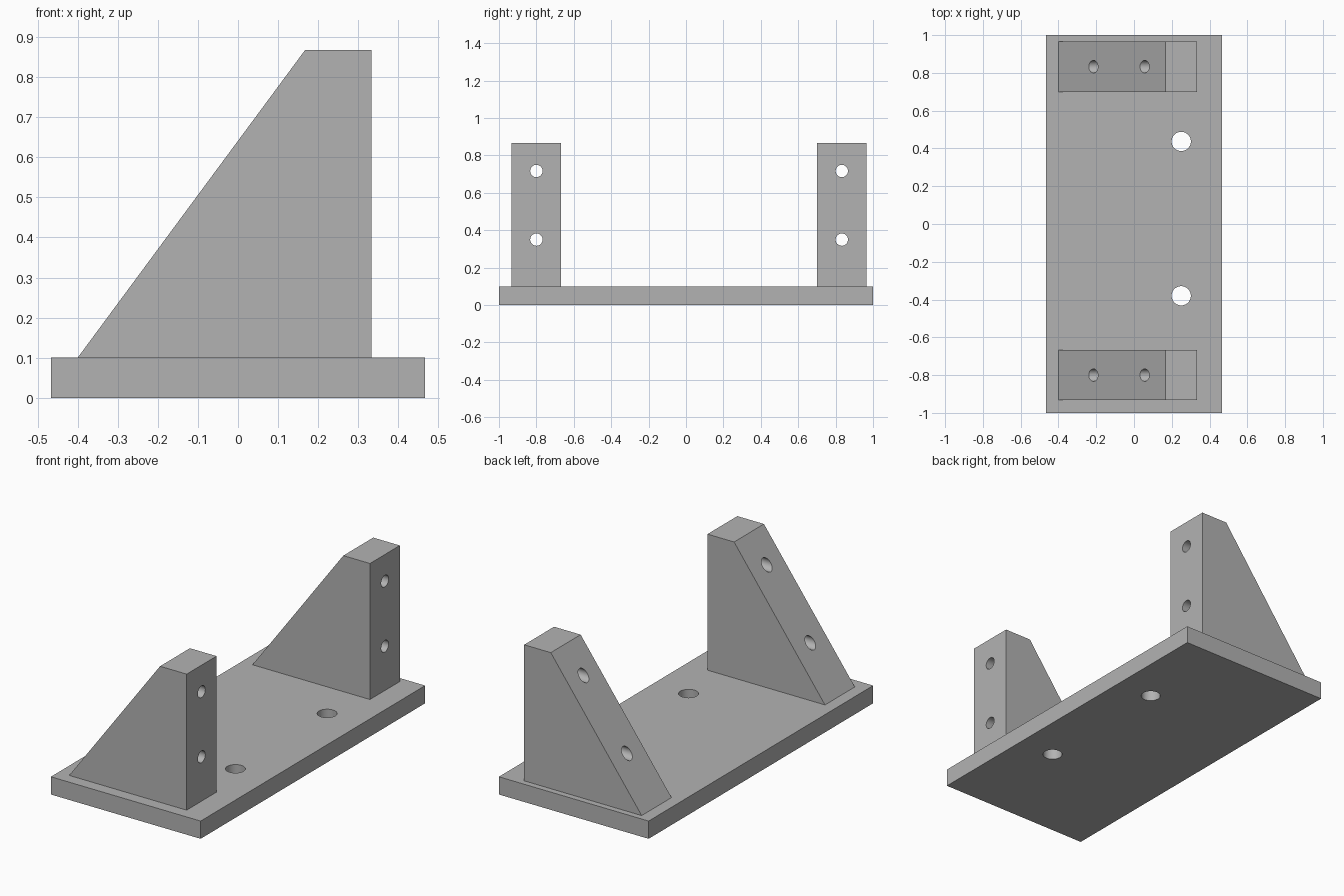
import bpy, bmesh, math
from mathutils import Matrix, Vector

old = bpy.data.objects.get("Cube")
if old:
    bpy.data.objects.remove(old, do_unlink=True)

grey = bpy.data.materials.new("plain grey")
grey.use_nodes = True
colour = (0.45, 0.45, 0.45, 1)
grey.diffuse_color = colour
grey.node_tree.nodes["Principled BSDF"].inputs["Base Color"].default_value = colour


def add_object(name, bm):
    bmesh.ops.recalc_face_normals(bm, faces=bm.faces)
    mesh = bpy.data.meshes.new(name)
    bm.to_mesh(mesh)
    bm.free()
    mesh.materials.append(grey)
    obj = bpy.data.objects.new(name, mesh)
    bpy.context.collection.objects.link(obj)
    return obj


def extrude_profile(name, profile, y0, y1):
    """Extrude an x-z outline along y."""
    bm = bmesh.new()
    face = bm.faces.new([bm.verts.new((x, y0, z)) for x, z in profile])
    grown = bmesh.ops.extrude_face_region(bm, geom=[face])["geom"]
    verts = [g for g in grown if isinstance(g, bmesh.types.BMVert)]
    bmesh.ops.translate(bm, verts=verts, vec=(0, y1 - y0, 0))
    return add_object(name, bm)


def drill(obj, centres, radius, along_x=False):
    """Cut round through holes, vertical or along x."""
    bm = bmesh.new()
    turn = Matrix.Rotation(math.pi / 2, 4, "Y") if along_x else Matrix()
    for centre in centres:
        bmesh.ops.create_cone(bm, cap_ends=True, segments=40, radius1=radius,
                              radius2=radius, depth=2,
                              matrix=Matrix.Translation(Vector(centre)) @ turn)
    cutter = add_object("hole_cutter", bm)
    cutter.hide_render = True
    mod = obj.modifiers.new("holes", "BOOLEAN")
    mod.operation = "DIFFERENCE"
    mod.solver = "EXACT"
    mod.object = cutter
    bpy.ops.object.select_all(action="DESELECT")
    obj.select_set(True)
    bpy.context.view_layer.objects.active = obj
    bpy.ops.object.modifier_apply(modifier=mod.name)
    bpy.data.objects.remove(cutter, do_unlink=True)
    bpy.ops.object.shade_smooth_by_angle(angle=math.radians(30))


# Base plate with two mounting holes
half, thick = 0.467, 0.1
plate = extrude_profile("base_plate", [(-half, 0), (half, 0), (half, thick), (-half, thick)], -1, 1)
drill(plate, [(0.25, -0.38, 0), (0.25, 0.437, 0)], 0.051)

# Sloped upright brackets, each with two horizontal bolt holes
outline = [(-0.4, thick), (0.333, thick), (0.333, 0.867), (0.167, 0.867)]
for name, y in (("front_bracket", -0.8), ("back_bracket", 0.833)):
    bracket = extrude_profile(name, outline, y - 0.133, y + 0.133)
    drill(bracket, [(0, y, 0.35), (0, y, 0.717)], 0.033, along_x=True)
